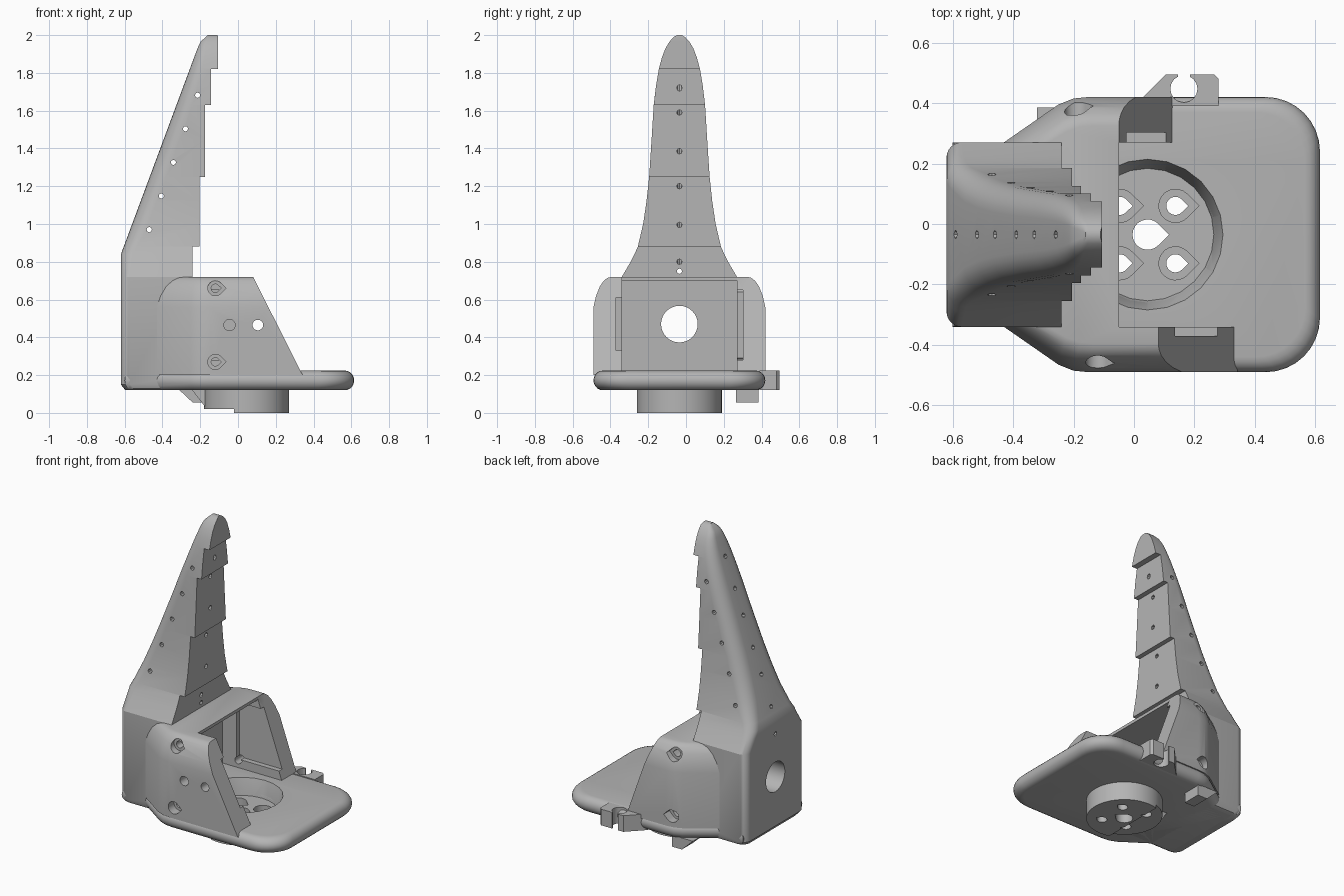
import bpy, bmesh
from math import sin, cos, pi, radians
from mathutils import Vector

if "Cube" in bpy.data.objects:
    bpy.data.objects.remove(bpy.data.objects["Cube"])

YC = -0.035  # plane of symmetry
grey = bpy.data.materials.new("plain_grey")
grey.use_nodes = True
grey.diffuse_color = (0.46, 0.46, 0.46, 1)
grey.node_tree.nodes["Principled BSDF"].inputs["Base Color"].default_value = grey.diffuse_color


def finish(name, bm):
    bmesh.ops.recalc_face_normals(bm, faces=bm.faces)
    mesh = bpy.data.meshes.new(name)
    bm.to_mesh(mesh)
    bm.free()
    mesh.materials.append(grey)
    ob = bpy.data.objects.new(name, mesh)
    bpy.context.collection.objects.link(ob)
    return ob


def loft(name, rings):
    """Closed skin through rings of equal point count."""
    bm = bmesh.new()
    loops = [[bm.verts.new(p) for p in ring] for ring in rings]
    for a, b in zip(loops, loops[1:]):
        for i in range(len(a)):
            j = (i + 1) % len(a)
            bm.faces.new((a[i], a[j], b[j], b[i]))
    bm.faces.new(loops[0])
    bm.faces.new(loops[-1])
    return finish(name, bm)


def prism(name, pts, axis, lo, hi):
    place = {"x": lambda u, v, w: (w, u, v),
             "y": lambda u, v, w: (u, w, v),
             "z": lambda u, v, w: (u, v, w)}[axis]
    return loft(name, [[place(u, v, w) for u, v in pts] for w in (lo, hi)])


def box(name, x, y, z):
    return prism(name, [(x[0], y[0]), (x[1], y[0]), (x[1], y[1]), (x[0], y[1])], "z", *z)


def rod(name, p, q, r, r2=None, sides=32):
    p, q = Vector(p), Vector(q)
    rot = (q - p).to_track_quat("Z", "Y")
    circle = [Vector((cos(2 * pi * i / sides), sin(2 * pi * i / sides), 0)) for i in range(sides)]
    return loft(name, [[c + rot @ (v * s) for v in circle] for c, s in ((p, r), (q, r2 or r))])


def teardrop(u, v, r):
    arc = [radians(45 + 270 * i / 16) for i in range(17)]
    return [(u + r * 1.42, v)] + [(u + r * cos(a), v + r * sin(a)) for a in arc]


def cut(ob, cutters):
    for c in cutters:
        mod = ob.modifiers.new("cut", "BOOLEAN")
        mod.operation, mod.solver, mod.object = "DIFFERENCE", "EXACT", c
        bpy.context.view_layer.objects.active = ob
        bpy.ops.object.modifier_apply(modifier=mod.name)


def mirrored(half):
    """Outline from half widths, listed front to back."""
    return half + [(x, -w) for x, w in reversed(half)]


def stack(name, outline, layers, size_x):
    """Outline layers (height, inset) for rounded rims."""
    return loft(name, [[(x * (1 - d / size_x), YC + w * (1 - d / 0.455), z) for x, w in outline]
                       for z, d in layers])


# Base plate with rounded rim
corner = [(0.435 + 0.18 * sin(a), 0.275 + 0.18 * cos(a)) for a in (pi / 2 * (1 - i / 8) for i in range(9))]
flank = [(-0.15, 0.455), (-0.2, 0.45), (-0.25, 0.43), (-0.43, 0.305)]
rim = [(0.172 - 0.052 * cos(pi * i / 10), 0.05 * (1 - sin(pi * i / 10))) for i in range(11)]
plate = stack("base_plate", mirrored(corner + flank + [(-0.6, 0.305)]), rim, 0.615)

# Side walls and roof
walls = stack("side_walls", mirrored([(0.4, 0.455)] + flank),
              [(0.2, 0), (0.56, 0), (0.62, 0.014), (0.67, 0.034), (0.7, 0.055), (0.715, 0.075), (0.72, 0.095)], 0.9)

# Rear block and tapering finger: height, front x, half width
sections = [(0.12, -0.24, 0.28), (0.128, -0.24, 0.295), (0.15, -0.24, 0.305), (0.72, -0.24, 0.305),
            (0.8, -0.24, 0.258), (0.84, -0.24, 0.238), (0.88, -0.24, 0.22), (0.88, -0.205, 0.22),
            (1.0, -0.205, 0.192), (1.12, -0.205, 0.174), (1.25, -0.205, 0.16), (1.25, -0.175, 0.16),
            (1.45, -0.175, 0.147), (1.63, -0.175, 0.136), (1.63, -0.143, 0.136), (1.73, -0.143, 0.124),
            (1.82, -0.143, 0.109), (1.82, -0.105, 0.109), (1.88, -0.105, 0.093), (1.93, -0.105, 0.074),
            (1.965, -0.105, 0.053), (1.99, -0.105, 0.03), (2.0, -0.11, 0.012)]


def back_x(z):
    if z < 0.84:
        return -0.62 + max(0, 0.15 - z) * 0.8
    return -0.62 + (z - 0.84) * 0.372 + max(0, z - 1.96) * 0.7


def finger_ring(z, front, w):
    back = back_x(z)
    r = min(0.05 + max(0, min(z - 0.72, 0.3)) * 0.12, 0.6 * w, 0.6 * (front - back))
    arc = [(back + r - r * sin(a), w - r + r * cos(a)) for a in (pi / 2 * i / 6 for i in range(7))]
    return [(x, YC + y, z) for x, y in mirrored([(front, w)] + arc)]


finger = loft("rear_block_and_finger", [finger_ring(*s) for s in sections])

# Mounting boss, lugs and cable clip
CX = 0.045
boss = rod("mounting_boss", (CX, YC, 0), (CX, YC, 0.14), 0.225, sides=48)
lug = prism("lower_lug", [(-0.32, 0.13), (-0.24, 0.055), (-0.17, 0.055), (-0.17, 0.13)], "y", 0.265, 0.385)
tab = prism("boss_tab", [(-0.25, 0.13), (-0.165, 0.02), (-0.1, 0.02), (-0.1, 0.13)], "y", YC - 0.05, YC + 0.05)
clip = prism("cable_clip", [(0, 0.39), (0.105, 0.495), (0.265, 0.495), (0.28, 0.48), (0.28, 0.39)], "z", 0.12, 0.225)

# Cutters: cavity, open front, sloped wall ends, ear slots
cavity = box("cavity", (-0.3, 1), (-0.34, 0.27), (0.19, 0.7))
opening = box("opening", (-0.05, 1), (-0.34, 0.27), (0.18, 0.9))
slope_r = prism("slope_r", [(0.055, 0.77), (0.345, 0.195), (0.6, 0.195), (0.6, 0.77)], "y", -0.6, -0.339)
slope_l = prism("slope_l", [(-0.068, 0.77), (0.136, 0.195), (0.6, 0.195), (0.6, 0.77)], "y", 0.269, 0.6)
slot_r = box("slot_r", (-0.1, 0.5), (-0.37, -0.33), (0.33, 0.61))
slot_l = box("slot_l", (-0.2, 0.5), (0.26, 0.303), (0.28, 0.65))
rear_hole = rod("rear_hole", (-1, YC, 0.47), (-0.1, YC, 0.47), 0.097)

wall_holes = [rod("hole", (0.105, -0.6, 0.465), (0.105, -0.3, 0.465), 0.028),
              rod("hole", (-0.045, -0.6, 0.465), (-0.045, -0.4, 0.465), 0.03)]
for z in (0.27, 0.66):
    for x, lo, hi, sink in ((-0.12, -0.6, -0.3, (-0.6, -0.43)), (-0.19, 0.2, 0.6, (0.36, 0.6))):
        wall_holes.append(prism("screw", teardrop(x, z, 0.022), "y", lo, hi))
        wall_holes.append(prism("sink", teardrop(x, z, 0.04), "y", *sink))

# Cutters: floor recess and screw holes
recess = rod("recess", (CX, YC, 0.12), (CX, YC, 0.23), 0.219, 0.251, 24)
boss_step = box("boss_step", (-0.5, -0.02), (-0.5, 0.5), (-0.1, 0.02))
floor_holes = [prism("centre", teardrop(CX, YC, 0.05), "z", -0.1, 0.3)]
for sx in (-1, 1):
    for sy in (-1, 1):
        x, y = CX + sx * 0.092, YC + sy * 0.095
        floor_holes.append(prism("screw", teardrop(x, y, 0.03), "z", -0.1, 0.3))
        floor_holes.append(prism("sink", teardrop(x, y, 0.055), "z", 0.06, 0.3))

# Cutters: tendon holes through the finger
tendons = [rod("tendon", (-1, YC, 0.75), (0, YC, 0.75), 0.014, sides=8)]
for i in range(5):
    x, z = -0.47 + 0.064 * i, 0.97 + 0.178 * i
    tendons.append(rod("tendon", (x, -0.5, z), (x, 0.5, z), 0.014, sides=8))
for front, a, b in ((-0.24, 0.8, 0.92), (-0.205, 0.995, 1.11), (-0.205, 1.2, 1.27),
                    (-0.175, 1.385, 1.46), (-0.175, 1.59, 1.62), (-0.143, 1.72, 1.81)):
    p, q = Vector((front, YC, a)), Vector((back_x(b), YC, b))
    ext = (q - p).normalized() * 0.06
    tendons.append(rod("tendon", p - ext, q + ext, 0.014, sides=8))

clip_cuts = [rod("clip_bore", (0.165, 0.447, 0), (0.165, 0.447, 0.4), 0.045, sides=16),
             box("clip_gap", (0.145, 0.185), (0.44, 0.6), (0, 0.4))]

# Cut each part
cut(walls, [cavity, opening, slope_r, slope_l, slot_r, slot_l, rear_hole] + wall_holes)
cut(finger, [cavity, rear_hole] + tendons)
cut(plate, [recess])
cut(boss, [recess, boss_step] + floor_holes)
cut(tab, [recess])
cut(clip, clip_cuts)
# The plate is open above the boss floor
well = rod("well", (CX, YC, 0.1), (CX, YC, 0.13), 0.219, sides=24)
cut(plate, [well])

# Drop the cutters and shade the parts
parts = [plate, walls, finger, boss, lug, tab, clip]
cutters = [cavity, opening, slope_r, slope_l, slot_r, slot_l, rear_hole, recess, boss_step, well]
for ob in cutters + wall_holes + floor_holes + tendons + clip_cuts:
    bpy.data.objects.remove(ob)
bpy.ops.object.select_all(action="DESELECT")
for ob in parts:
    ob.select_set(True)
bpy.context.view_layer.objects.active = finger
bpy.ops.object.shade_smooth_by_angle(angle=radians(30))
